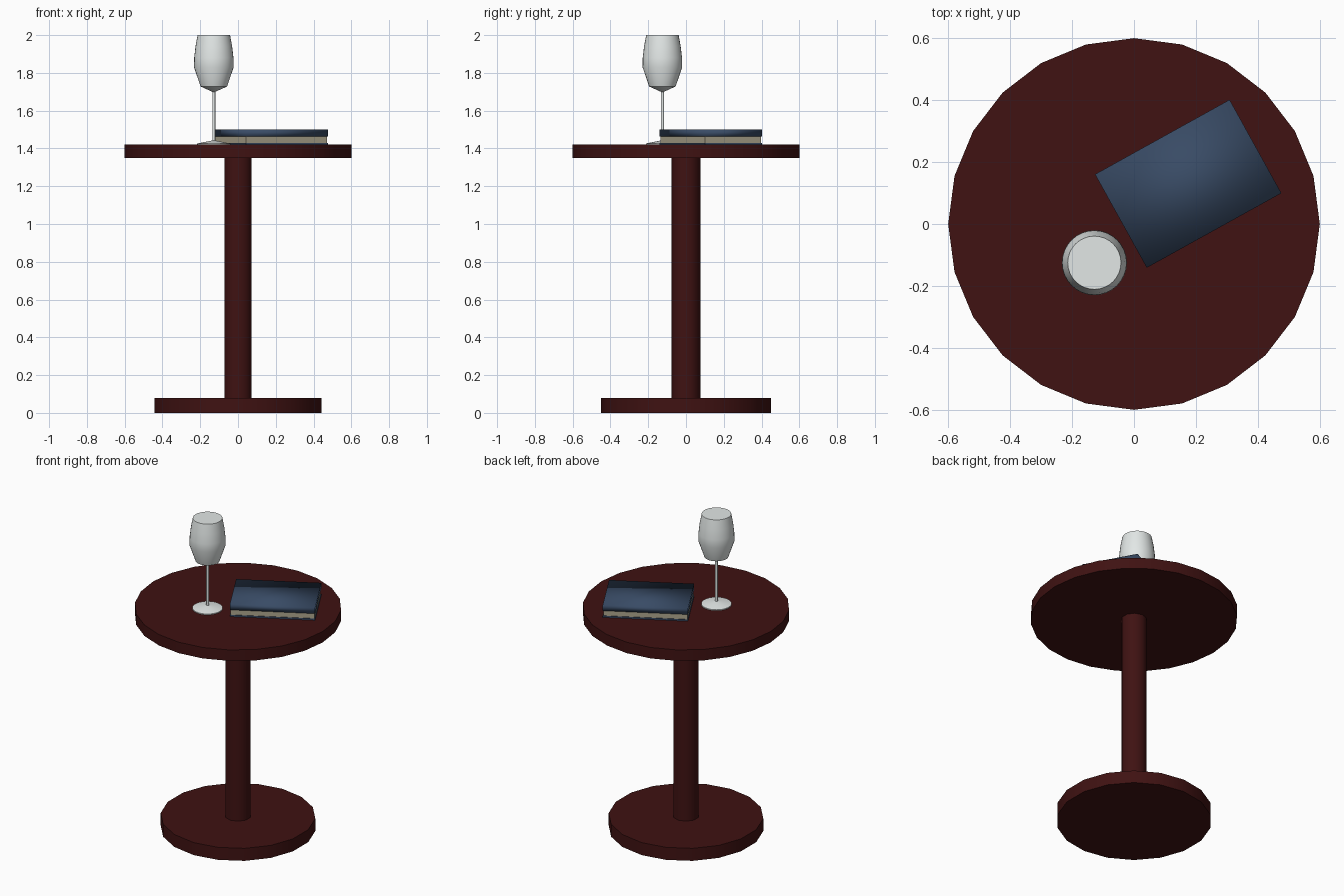
import bpy
import math

if "Cube" in bpy.data.objects:
    bpy.data.objects.remove(bpy.data.objects["Cube"], do_unlink=True)


def material(name, rgb):
    m = bpy.data.materials.new(name)
    m.use_nodes = True
    m.diffuse_color = (*rgb, 1)
    m.node_tree.nodes["Principled BSDF"].inputs["Base Color"].default_value = (*rgb, 1)
    return m


WOOD = material("dark red wood", (0.05, 0.006, 0.006))
GLASS = material("pale glass", (0.78, 0.82, 0.81))
COVER = material("navy cover", (0.04, 0.07, 0.13))
PAPER = material("cream paper", (0.42, 0.38, 0.27))


def lathe(name, profile, sides, mat, centre=(0, 0)):
    """Closed solid of revolution from (radius, height) pairs, bottom to top."""
    verts, faces = [], []
    for r, z in profile:
        for i in range(sides):
            a = 2 * math.pi * i / sides + math.pi / 2
            verts.append((r * math.cos(a), r * math.sin(a), z))
    for k in range(len(profile) - 1):
        for i in range(sides):
            j = (i + 1) % sides
            a, b = k * sides, (k + 1) * sides
            faces.append((a + i, a + j, b + j, b + i))
    faces.append(tuple(reversed(range(sides))))
    faces.append(tuple(range(len(verts) - sides, len(verts))))
    mesh = bpy.data.meshes.new(name)
    mesh.from_pydata(verts, [], faces)
    mesh.materials.append(mat)
    ob = bpy.data.objects.new(name, mesh)
    ob.location = (*centre, 0)
    bpy.context.collection.objects.link(ob)
    bpy.ops.object.select_all(action="DESELECT")
    ob.select_set(True)
    bpy.context.view_layer.objects.active = ob
    bpy.ops.object.shade_smooth_by_angle(angle=math.radians(40))
    return ob


def slab(name, length, width, z0, z1, mat, smooth=False):
    """Box layer of the book, turned on the tabletop."""
    bpy.ops.mesh.primitive_cube_add(size=1, location=(0.175, 0.13, (z0 + z1) / 2),
                                    rotation=(0, 0, math.radians(29)))
    ob = bpy.context.object
    ob.name = name
    ob.scale = (length, width, z1 - z0)
    bpy.ops.object.transform_apply(location=False, rotation=False, scale=True)
    ob.data.materials.append(mat)
    if smooth:
        bpy.ops.object.shade_smooth()
    return ob


# Table
lathe("table_base", [(0.45, 0), (0.45, 0.08)], 18, WOOD)
lathe("table_column", [(0.076, 0.07), (0.076, 1.36)], 10, WOOD)
lathe("table_top", [(0.6, 1.35), (0.6, 1.42)], 24, WOOD)

# Wine glass
spot = (-0.128, -0.125)
lathe("glass_foot", [(0.088, 1.42), (0.088, 1.426), (0.008, 1.442)], 32, GLASS, spot)
lathe("glass_stem", [(0.008, 1.43), (0.008, 1.71)], 12, GLASS, spot)
lathe("glass_bowl", [(0.008, 1.70), (0.07, 1.728), (0.105, 1.83), (0.104, 1.88),
                     (0.097, 1.94), (0.086, 2.0)], 32, GLASS, spot)

# Book
slab("book_back_cover", 0.497, 0.345, 1.42, 1.43, COVER)
slab("book_pages", 0.489, 0.337, 1.43, 1.463, PAPER)
slab("book_front_cover", 0.497, 0.345, 1.463, 1.5, COVER, True)
